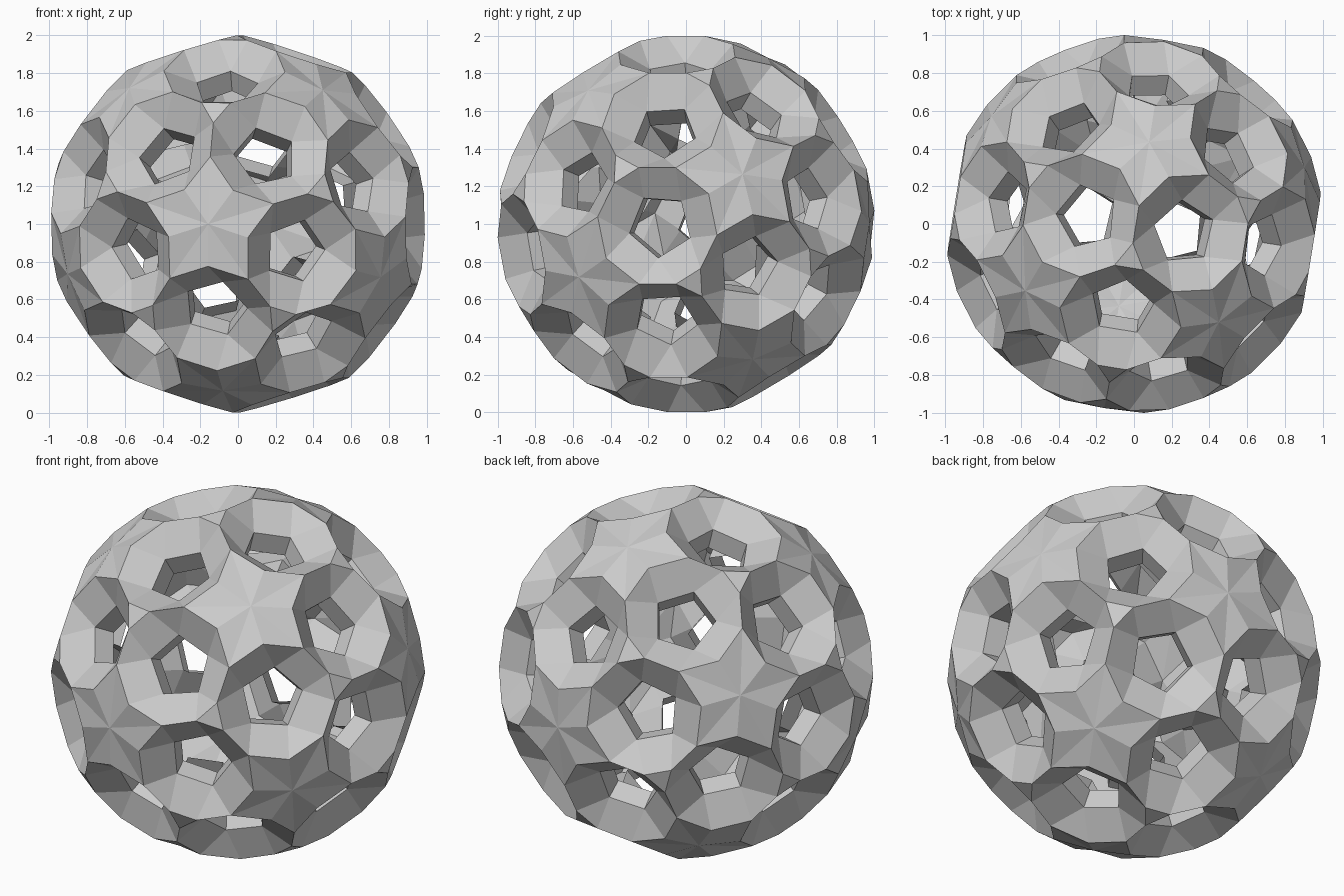
import bpy, bmesh, math
from itertools import combinations
from mathutils import Vector, Matrix

cube = bpy.data.objects.get("Cube")
if cube:
    bpy.data.objects.remove(cube, do_unlink=True)

PHI = (1 + math.sqrt(5)) / 2
FACE_DIST = 0.951                              # distance of each rim plane from the centre
INRADIUS = FACE_DIST * math.tan(math.pi / 10)  # rim centre to shared rim edge
EDGE = 0.2                                     # rim edge length
PENT_R = 0.172                                 # radius of the five-sided opening
FUNNEL, TUNNEL = 0.105, 0.12                   # depths of the two stages
STAR_TOP = 0.988


def frame(first, second):
    """Orthonormal axes built from two directions."""
    x = first.normalized()
    z = x.cross(second).normalized()
    return Matrix((x, z.cross(x), z)).transposed()


# Twelve star directions, turned into place
corners = []
for i in (1, -1):
    for j in (PHI, -PHI):
        corners += [Vector((0, i, j)), Vector((i, j, 0)), Vector((j, 0, i))]
turn = frame(Vector((-0.02, -0.187, 0.98)), Vector((-0.16, -0.985, 0))) @ \
    frame(Vector((1, 1, 1)), Vector((0, -1, PHI))).transposed()
corners = [(turn @ c).normalized() for c in corners]

bm = bmesh.new()


def face(*points):
    bm.faces.new([bm.verts.new(p) for p in points])


def build_opening(p, q):
    """Ten-sided rim, funnel, tunnel, and the neighbouring star and triangle wedges."""
    axis = (p + q).normalized()
    long = (p - q).normalized()
    short = axis.cross(long)
    if short.dot(Vector((0.8, 0.3, 0.5))) < 0:
        short = -short
    mid = axis * FACE_DIST
    theta = math.atan(1 / PHI)
    half_long = INRADIUS / math.sin(theta)
    half_short = half_long / PHI
    side = math.hypot(half_long, half_short)
    foot = half_long * math.cos(theta)

    def on_side(s, l, offset):
        tip = mid + long * (l * half_long)
        end = mid + short * (s * half_short)
        return tip.lerp(end, (foot + offset) / side)

    def near_star(s, l):
        return on_side(s, l, -EDGE / 2)

    def near_tri(s, l):
        return on_side(s, l, EDGE / 2)

    notch_r = INRADIUS / math.cos(math.pi / 10)
    notch = {l: mid + long * (l * notch_r) for l in (1, -1)}
    rim = [near_tri(1, -1), near_tri(1, 1), near_star(1, 1), notch[1], near_star(-1, 1),
           near_tri(-1, 1), near_tri(-1, -1), near_star(-1, -1), notch[-1], near_star(1, -1)]

    def pentagon(radius, depth):
        angles = [math.tau * k / 5 for k in range(5)]
        return [mid - axis * depth + (short * math.cos(a) + long * math.sin(a)) * radius
                for a in angles]

    upper = pentagon(PENT_R, FUNNEL)
    lower = pentagon(PENT_R * 0.96, FUNNEL + TUNNEL)
    for k in range(5):
        n = (k + 1) % 5
        face(rim[2 * k], rim[2 * k + 1], upper[k])
        face(rim[2 * k + 1], rim[(2 * k + 2) % 10], upper[n], upper[k])
        face(upper[k], upper[n], lower[n], lower[k])

    # Shallow star wedges at both ends, small triangle wedges at both sides
    for sign, centre in ((1, p), (-1, q)):
        for s in (1, -1):
            face(centre * STAR_TOP, near_star(s, sign), notch[sign])
        corner = (mid + short * (sign * half_short)).normalized()
        a, b = near_tri(sign, 1), near_tri(sign, -1)
        face(corner * a.dot(corner), a, b)


for p, q in combinations(corners, 2):
    if p.dot(q) > 0.3:
        build_opening(p, q)

# Weld the pieces and face the skin outward
bmesh.ops.remove_doubles(bm, verts=bm.verts, dist=0.002)
bmesh.ops.recalc_face_normals(bm, faces=bm.faces)
outer = max(bm.faces, key=lambda f: f.calc_center_median().length)
if outer.normal.dot(outer.calc_center_median()) < 0:
    bmesh.ops.reverse_faces(bm, faces=bm.faces)
bmesh.ops.translate(bm, verts=bm.verts, vec=(0, 0, 1))

mesh = bpy.data.meshes.new("pierced_ball")
bm.to_mesh(mesh)
bm.free()
ball = bpy.data.objects.new("pierced_ball", mesh)
bpy.context.collection.objects.link(ball)

grey = bpy.data.materials.new("light_grey")
grey.use_nodes = True
colour = (0.6, 0.6, 0.6, 1)
grey.diffuse_color = colour
grey.node_tree.nodes["Principled BSDF"].inputs["Base Color"].default_value = colour
mesh.materials.append(grey)

bpy.ops.object.select_all(action='DESELECT')
ball.select_set(True)
bpy.context.view_layer.objects.active = ball
bpy.ops.object.shade_smooth_by_angle(angle=math.radians(14))
